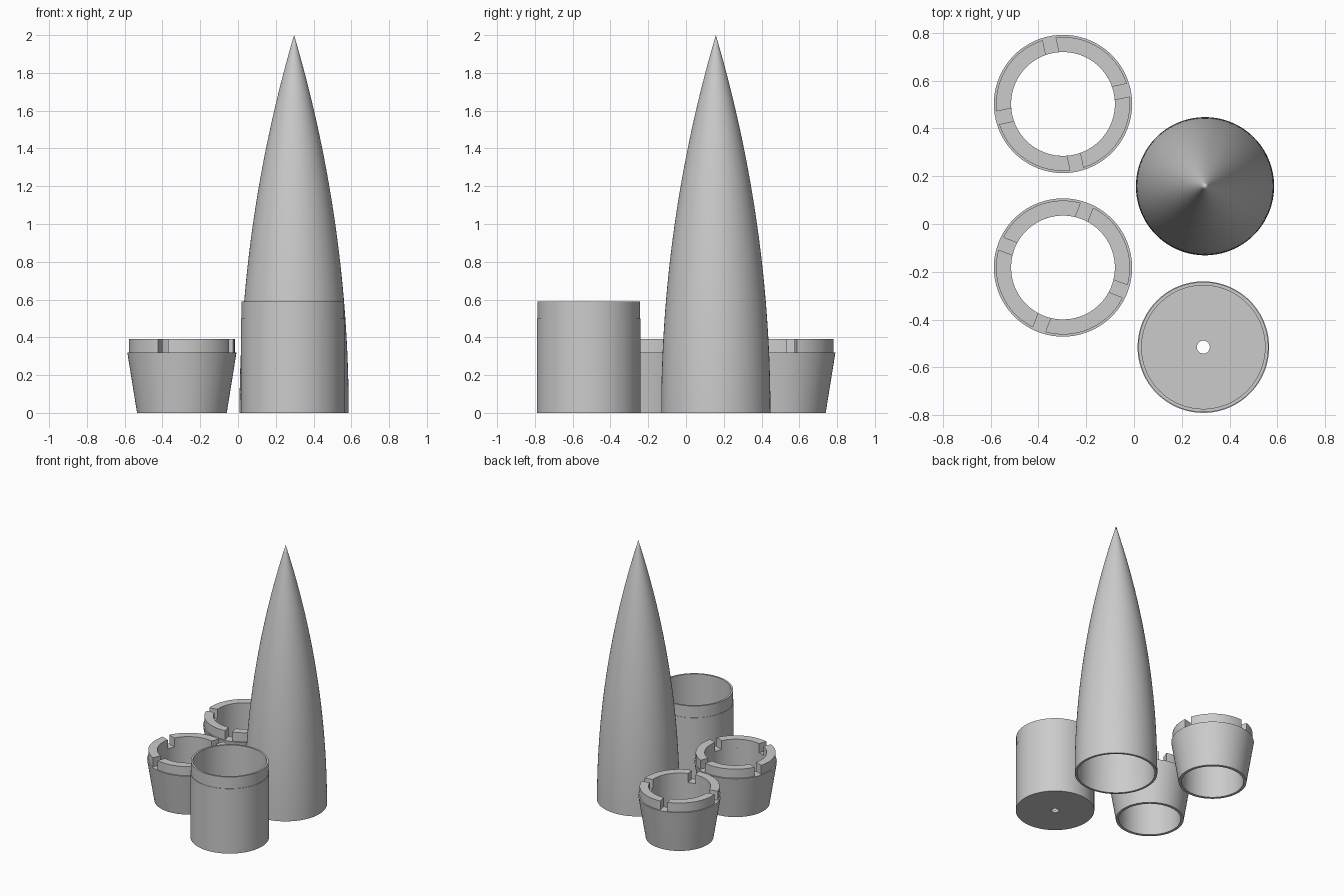
import bpy, bmesh, math

if "Cube" in bpy.data.objects:
    bpy.data.objects.remove(bpy.data.objects["Cube"])

SEG = 128
grey = bpy.data.materials.new("light grey")
grey.diffuse_color = (0.6, 0.6, 0.6, 1)
grey.use_nodes = True
grey.node_tree.nodes["Principled BSDF"].inputs["Base Color"].default_value = grey.diffuse_color


def finish(bm, name, loc):
    bmesh.ops.recalc_face_normals(bm, faces=bm.faces)
    mesh = bpy.data.meshes.new(name)
    bm.to_mesh(mesh)
    bm.free()
    mesh.materials.append(grey)
    obj = bpy.data.objects.new(name, mesh)
    obj.location = (*loc, 0)
    bpy.context.collection.objects.link(obj)
    bpy.ops.object.select_all(action='DESELECT')
    obj.select_set(True)
    bpy.context.view_layer.objects.active = obj
    bpy.ops.object.shade_smooth_by_angle(angle=math.radians(30))
    return obj


def lathe(bm, profile, closed=True):
    """Revolve (radius, z) points about z; radius 0 becomes a pole."""
    rings = []
    for r, z in profile:
        if r < 1e-6:
            rings.append([bm.verts.new((0, 0, z))] * SEG)
        else:
            rings.append([bm.verts.new((r * math.cos(2 * math.pi * i / SEG),
                                        r * math.sin(2 * math.pi * i / SEG), z))
                          for i in range(SEG)])
    pairs = list(zip(rings, rings[1:]))
    if closed:
        pairs.append((rings[-1], rings[0]))
    for a, b in pairs:
        for i in range(SEG):
            j = (i + 1) % SEG
            quad = list(dict.fromkeys((a[i], a[j], b[j], b[i])))
            bm.faces.new(quad)


def ogive(radius, length, steps=40):
    """Tangent ogive from base to pointed tip."""
    rho = (radius ** 2 + length ** 2) / (2 * radius)
    pts = []
    for k in range(steps):
        z = length * k / steps
        pts.append((math.sqrt(rho ** 2 - z ** 2) + radius - rho, z))
    return pts + [(0, length)]


# Hollow nose cone, open underneath
bm = bmesh.new()
lathe(bm, ogive(0.272, 1.9)[::-1] + ogive(0.289, 2.0), closed=False)
finish(bm, "nose_cone", (0.297, 0.158))

# Cup with a slightly stepped rim and a hole in its floor
bm = bmesh.new()
lathe(bm, [(0.027, 0), (0.275, 0), (0.275, 0.5), (0.272, 0.5), (0.272, 0.59),
           (0.258, 0.59), (0.258, 0.02), (0.027, 0.02)])
finish(bm, "cup", (0.29, -0.515))


# Tapered collar with four castle-like teeth
def collar(name, loc, turn):
    r_in, r_out, z0, z1, half_gap, n = 0.217, 0.28, 0.32, 0.39, 0.0275, 28
    bm = bmesh.new()
    lathe(bm, [(r_in, 0), (0.2375, 0), (0.289, z0), (r_in, z0)])
    for k in range(4):
        start = math.radians(turn + 90 * k)
        rows = []
        for i in range(n + 1):
            row = []
            for r, z in ((r_in, z0), (r_in, z1), (r_out, z1), (r_out, z0)):
                g = math.asin(half_gap / r)  # keeps the gap sides parallel
                a = start + g + (math.pi / 2 - 2 * g) * i / n
                row.append(bm.verts.new((r * math.cos(a), r * math.sin(a), z)))
            rows.append(row)
        for a, b in zip(rows, rows[1:]):
            for j in range(3):
                bm.faces.new((a[j], a[j + 1], b[j + 1], b[j]))
        bm.faces.new(rows[0])
        bm.faces.new(rows[-1])
    finish(bm, name, loc)


collar("back_collar", (-0.297, 0.502), 12)
collar("front_collar", (-0.297, -0.182), -21)
